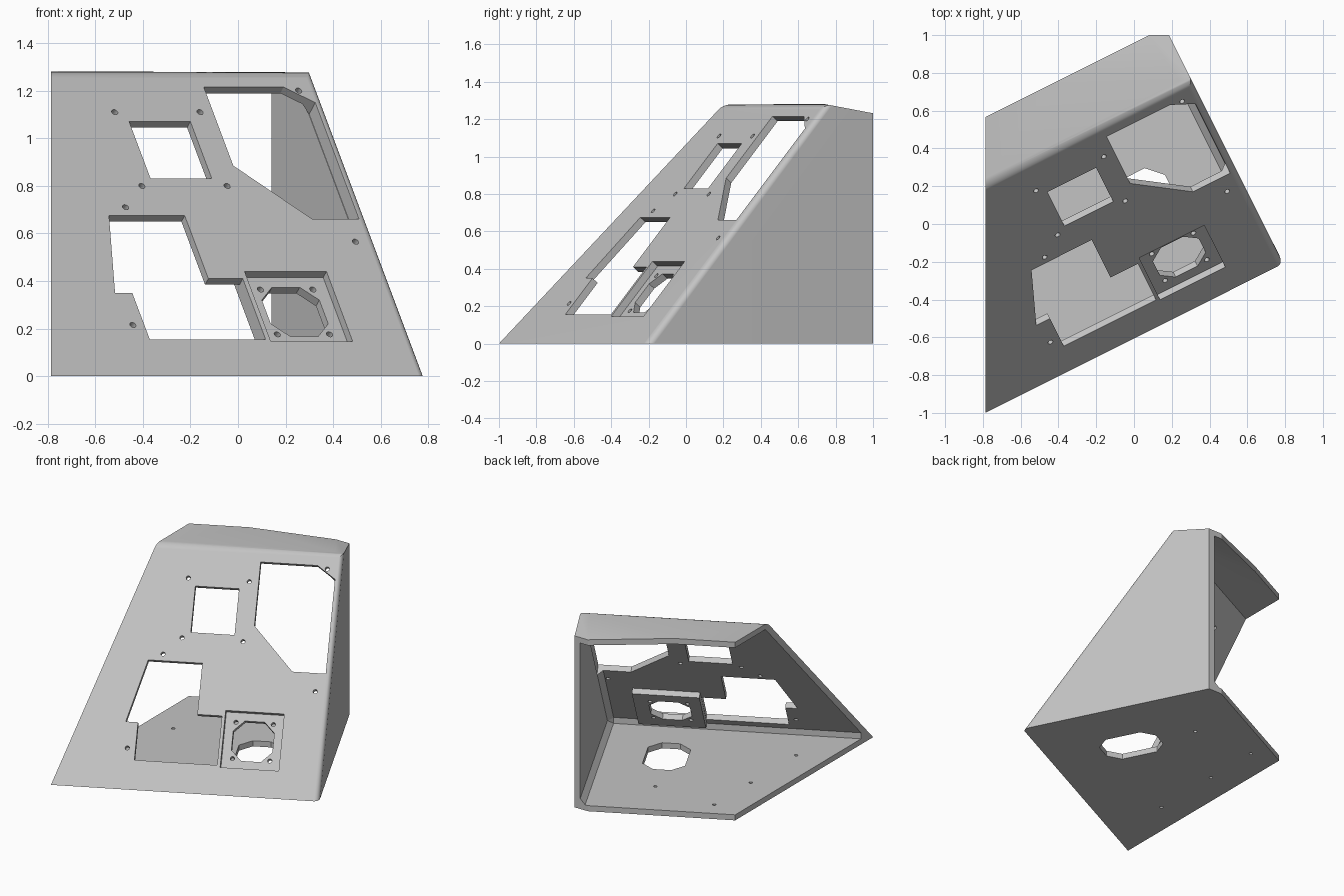
import bpy, bmesh, math
from mathutils import Matrix, Vector

if bpy.data.objects.get("Cube"):
    bpy.data.objects.remove(bpy.data.objects["Cube"])

TURN, SLOPE = math.radians(26.6), math.radians(50)
WIDTH, DEPTH, HEIGHT, WALL = 1.765, 1.4, 1.28, 0.04
FRONT = Vector((-0.787, -1, 0))
ridge = HEIGHT / math.tan(SLOPE)

# Enclosure frame (across, back, up) and sloped panel frame (across, up slope, outward)
base = Matrix.Translation(FRONT) @ Matrix.Rotation(TURN, 4, 'Z')
panel = base @ Matrix.Rotation(SLOPE, 4, 'X')

grey = bpy.data.materials.new("matte_grey")
grey.use_nodes = True
COLOUR = (0.55, 0.55, 0.55, 1)
grey.diffuse_color = COLOUR
grey.node_tree.nodes["Principled BSDF"].inputs["Base Color"].default_value = COLOUR


def prism(pts, low, high, place):
    """Extrude a flat outline between two depths along the frame's third axis."""
    bm = bmesh.new()
    face = bm.faces.new([bm.verts.new((a, b, low)) for a, b in pts])
    out = bmesh.ops.extrude_face_region(bm, geom=[face])
    verts = [g for g in out["geom"] if isinstance(g, bmesh.types.BMVert)]
    bmesh.ops.translate(bm, verts=verts, vec=(0, 0, high - low))
    bm.transform(place)
    bmesh.ops.recalc_face_normals(bm, faces=bm.faces)
    return bm


def slice_off(bm, point, normal):
    """Remove everything beyond a plane and close the cut."""
    geom = bm.verts[:] + bm.edges[:] + bm.faces[:]
    bmesh.ops.bisect_plane(bm, geom=geom, plane_co=point, plane_no=normal, clear_outer=True)
    bmesh.ops.holes_fill(bm, edges=[e for e in bm.edges if e.is_boundary])
    bmesh.ops.recalc_face_normals(bm, faces=bm.faces)


def finish(bm, name):
    mesh = bpy.data.meshes.new(name)
    bm.to_mesh(mesh)
    bm.free()
    mesh.materials.append(grey)
    ob = bpy.data.objects.new(name, mesh)
    bpy.context.scene.collection.objects.link(ob)
    return ob


def rect(a0, a1, b0, b1):
    return [(a0, b0), (a1, b0), (a1, b1), (a0, b1)]


def octagon(a, b, ha, hb, cut):
    return [(a + x, b + y) for x, y in (
        (ha, hb - cut), (ha - cut, hb), (cut - ha, hb), (-ha, hb - cut),
        (-ha, cut - hb), (cut - ha, -hb), (ha - cut, -hb), (ha, cut - hb))]


def circle(a, b, r=0.014, n=16):
    return [(a + r * math.cos(2 * math.pi * i / n), b + r * math.sin(2 * math.pi * i / n))
            for i in range(n)]


# Side profiles are drawn as (back, up) and extruded across
side = base @ Matrix(((0, 0, 1, 0), (1, 0, 0, 0), (0, 1, 0, 0), (0, 0, 0, 1)))
TOP_FALL = Vector((0, 0.19, 1))

# Outer shell with rounded panel edges
shell = prism([(0, 0), (ridge, HEIGHT), (DEPTH, HEIGHT), (DEPTH, 0)], 0, WIDTH, side)
inv = base.inverted()
rounded = []
for e in shell.edges:
    p, q = [inv @ v.co for v in e.verts]
    on_slope = all(abs(c.z - c.y * math.tan(SLOPE)) < 0.001 for c in (p, q))
    if on_slope and (min(p.x, q.x) > 1 or min(p.z, q.z) > 1):
        rounded.append(e)
bmesh.ops.bevel(shell, geom=rounded, offset=0.035, segments=5, profile=0.5, affect='EDGES')
slice_off(shell, (0, 0.745, HEIGHT), TOP_FALL)
slice_off(shell, (0, 1, 0), (0, 1, 0))
slice_off(shell, FRONT, (-1, 0, 0))
body = finish(shell, "sloped_enclosure")

# Hollow, open at the back and left, chamfered along the right wall
start, ceiling = 0.122, HEIGHT - WALL
lean = WALL / math.sin(SLOPE)
hollow = prism([(start, WALL), (start, (start - lean) * math.tan(SLOPE)),
                (ceiling / math.tan(SLOPE) + lean, ceiling), (2.4, ceiling), (2.4, WALL)],
               -1, WIDTH - WALL, side)
end_edges = [e for e in hollow.edges
             if all((inv @ v.co).x > 1 and (inv @ v.co).y < 2.3 for v in e.verts)
             or (all((inv @ v.co).x > 1 for v in e.verts)
                 and abs((e.verts[0].co - e.verts[1].co).z) < 0.001)]
bmesh.ops.bevel(hollow, geom=end_edges, offset=0.035, segments=1, affect='EDGES')
slice_off(hollow, (0, 0.745, ceiling), TOP_FALL)

steps = [(hollow, 'DIFFERENCE')]

# Boss behind the recessed round-corner opening
steps.append((prism(rect(1.076, 1.521, 0.15, 0.614), -0.08, -0.02, panel), 'UNION'))


def cut(pts, low, high, place):
    steps.append((prism(pts, low, high, place), 'DIFFERENCE'))


# Panel windows
cut(rect(0.818, 1.106, 1.084, 1.397), -0.075, 0.1, panel)
cut([(1.23, 1.586), (1.605, 1.586), (1.727, 1.501), (1.727, 0.862),
     (1.507, 0.862), (1.23, 1.155)], -0.075, 0.1, panel)
cut([(0.557, 0.881), (0.913, 0.881), (0.913, 0.535), (1.075, 0.535),
     (1.075, 0.202), (0.53, 0.202), (0.53, 0.457), (0.449, 0.457)], -0.075, 0.1, panel)

# Recess with octagonal opening and its corner holes
CU, CS = 1.288, 0.386
cut(rect(1.096, 1.481, 0.189, 0.574), -WALL, 0.1, panel)
cut(octagon(CU, CS, 0.135, 0.135, 0.07), -0.13, 0.05, panel)
for i in (-1, 1):
    for j in (-1, 1):
        cut(circle(CU + 0.123 * i, CS + 0.123 * j), -0.12, 0.05, panel)

# Panel screw holes
for a, b in ((0.767, 1.449), (1.168, 1.449), (0.764, 1.044), (1.165, 1.044),
             (1.67, 1.567), (0.65, 0.927), (0.476, 0.281), (1.67, 0.738)):
    cut(circle(a, b), -0.08, 0.05, panel)

# Floor opening and floor screw holes
centre = inv @ Vector((0.095, 0.085, 0))
cut(octagon(centre.x, centre.y, 0.14, 0.205, 0.08), -0.1, 0.1, base)
for x, y in ((-0.585, -0.414), (-0.585, 0.1), (-0.585, 0.514), (-0.109, 0.504)):
    cut(circle(x, y, 0.012), -0.1, 0.1, Matrix.Identity(4))

# Apply all cuts, then drop the cutters
cutters = []
for bm, operation in steps:
    tool = finish(bm, "cutter")
    tool.hide_render = True
    mod = body.modifiers.new("shape", 'BOOLEAN')
    mod.operation, mod.object, mod.solver = operation, tool, 'EXACT'
    cutters.append(tool)
bpy.context.view_layer.update()
result = bpy.data.meshes.new_from_object(
    body.evaluated_get(bpy.context.evaluated_depsgraph_get()))
body.modifiers.clear()
body.data = result
for tool in cutters:
    bpy.data.objects.remove(tool)

# Smooth rounded edges, keep creases
bpy.ops.object.select_all(action='DESELECT')
body.select_set(True)
bpy.context.view_layer.objects.active = body
bpy.ops.object.shade_smooth_by_angle(angle=math.radians(25))
weighted = body.modifiers.new("even_shading", 'WEIGHTED_NORMAL')
weighted.keep_sharp = True
